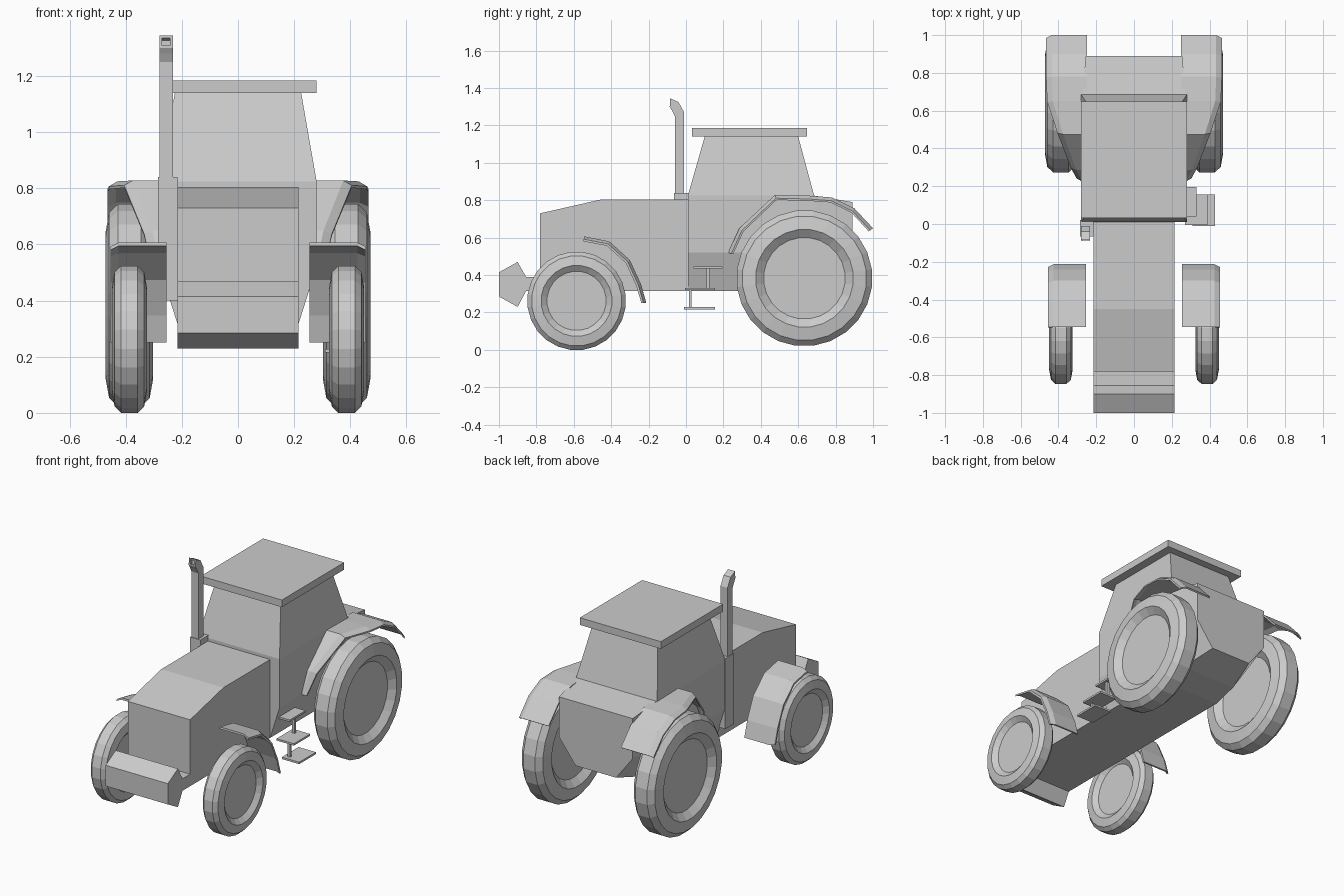
import bpy, bmesh, math
from mathutils import Vector

if "Cube" in bpy.data.objects:
    bpy.data.objects.remove(bpy.data.objects["Cube"])

grey = bpy.data.materials.new("light_grey")
grey.diffuse_color = (0.6, 0.6, 0.6, 1)
grey.use_nodes = True
grey.node_tree.nodes["Principled BSDF"].inputs["Base Color"].default_value = grey.diffuse_color


def loft(name, rings, mirror=False):
    """Skin a row of equal closed rings, cap both ends."""
    bm = bmesh.new()
    rows = [[bm.verts.new(p) for p in r] for r in rings]
    n = len(rows[0])
    for a, b in zip(rows, rows[1:]):
        for i in range(n):
            j = (i + 1) % n
            bm.faces.new((a[i], a[j], b[j], b[i]))
    bm.faces.new(rows[0])
    bm.faces.new(rows[-1])
    bmesh.ops.recalc_face_normals(bm, faces=bm.faces)
    me = bpy.data.meshes.new(name)
    bm.to_mesh(me)
    bm.free()
    me.materials.append(grey)
    ob = bpy.data.objects.new(name, me)
    bpy.context.collection.objects.link(ob)
    if mirror:
        ob.modifiers.new("Mirror", 'MIRROR')
    return ob


def extrude(name, profile, x0, x1):
    """Side profile of (y, z) points extruded across x."""
    return loft(name, [[(x, y, z) for y, z in profile] for x in (x0, x1)])


def box(name, x0, x1, y0, y1, z0, z1):
    return extrude(name, [(y0, z0), (y1, z0), (y1, z1), (y0, z1)], x0, x1)


def wheel(name, y, z, radius, half, sides=24):
    """Tyre with bevelled tread and a recessed disc on both sides."""
    side = [(0.6, 0.6), (0.72, 1.0), (0.915, 0.85), (1.0, 0.48)]
    prof = [(r, -w) for r, w in side] + [(r, w) for r, w in reversed(side)]
    rings = []
    for r, w in prof:
        rings.append([(0.387 + w * half,
                       y + r * radius * math.cos(2 * math.pi * (i + .5) / sides),
                       z + r * radius * math.sin(2 * math.pi * (i + .5) / sides))
                      for i in range(sides)])
    return loft(name, rings, True)


def fender(name, path, centre, x_in, lip, t):
    """Bent strip over a wheel; path holds (y, z, outer x)."""
    rings = []
    for y, z, xo in path:
        p = Vector((0, y, z))
        d = (Vector((0, *centre)) - p).normalized()
        xm = xo - 0.03
        rings.append([p + d * k + Vector((x, 0, 0)) for x, k in (
            (x_in, 0), (xm, 0), (xo, lip), (xo, lip + t), (xm, t), (x_in, t))])
    return loft(name, rings, True)


# Hood and front frame
extrude("hood", [(-0.78, 0.315), (-0.78, 0.73), (-0.45, 0.805),
                 (0.02, 0.805), (0.02, 0.315)], -0.215, 0.215)
box("front_frame", -0.215, 0.215, -0.87, -0.77, 0.315, 0.39)
extrude("front_weight", [(-1, 0.415), (-0.9, 0.47), (-0.855, 0.39),
                         (-0.855, 0.315), (-0.9, 0.23), (-1, 0.285)], -0.215, 0.215)

# Rear body with chamfered underside
rows = [(0.01, 0.28, 0.825, 0.52, 0.215, 0.315), (0.5, 0.28, 0.825, 0.52, 0.215, 0.315),
        (0.685, 0.275, 0.825, 0.53, 0.19, 0.335), (0.89, 0.255, 0.79, 0.54, 0.14, 0.39)]
loft("rear_body", [[(-w, y, top), (w, y, top), (w, y, ch), (b, y, bot),
                    (-b, y, bot), (-w, y, ch)] for y, w, top, ch, b, bot in rows])

# Cab and roof
loft("cab", [[(-w, y0, z), (w, y0, z), (w, y1, z), (-w, y1, z)]
             for z, w, y0, y1 in ((0.825, 0.28, 0.01, 0.685), (1.14, 0.225, 0.10, 0.60))])
box("roof", -0.28, 0.28, 0.033, 0.648, 1.14, 1.185)

# Wheels
wheel("front_wheels", -0.585, 0.262, 0.264, 0.062)
wheel("rear_wheels", 0.633, 0.383, 0.364, 0.085)

# Fenders
fender("front_fenders", [(-0.545, 0.607, 0.455), (-0.41, 0.58, 0.455), (-0.30, 0.48, 0.455),
                         (-0.24, 0.35, 0.455), (-0.212, 0.25, 0.455)],
       (-0.585, 0.262), 0.255, 0.015, 0.012)
fender("rear_fenders", [(0.225, 0.52, 0.305), (0.285, 0.65, 0.335), (0.475, 0.828, 0.405),
                        (0.65, 0.825, 0.46), (0.78, 0.815, 0.465), (0.90, 0.757, 0.465),
                        (1.0, 0.65, 0.465)],
       (0.633, 0.383), 0.25, 0.018, 0.01)

# Exhaust: base column, bent pipe with an open tip
box("exhaust_base", -0.285, -0.215, -0.065, 0.02, 0.40, 0.84)
pipe = [((-0.06, 0.84), (-0.01, 0.84)), ((-0.06, 1.25), (-0.01, 1.27)),
        ((-0.075, 1.28), (-0.04, 1.325)), ((-0.087, 1.30), (-0.085, 1.345))]
rings = [[(-0.28, *a), (-0.232, *a), (-0.232, *b), (-0.28, *b)] for a, b in pipe]
tip = [Vector(p) for p in rings[-1]]
mid = sum(tip, Vector()) / 4
rim = [mid + (p - mid) * 0.6 for p in tip]
rings += [rim, [p + Vector((0, 0.02, -0.01)) for p in rim]]
loft("exhaust_pipe", rings)

# Steps and their posts on the right side
for i, (x0, x1, y0, y1, z) in enumerate([(0.24, 0.33, 0.04, 0.195, 0.44),
                                         (0.27, 0.39, -0.005, 0.155, 0.325),
                                         (0.31, 0.43, -0.01, 0.155, 0.222)]):
    box(f"step_{i + 1}", x0, x1, y0, y1, z - 0.006, z + 0.006)
box("upper_step_post", 0.295, 0.315, 0.11, 0.125, 0.325, 0.44)
box("lower_step_post", 0.33, 0.35, 0.015, 0.03, 0.222, 0.325)
